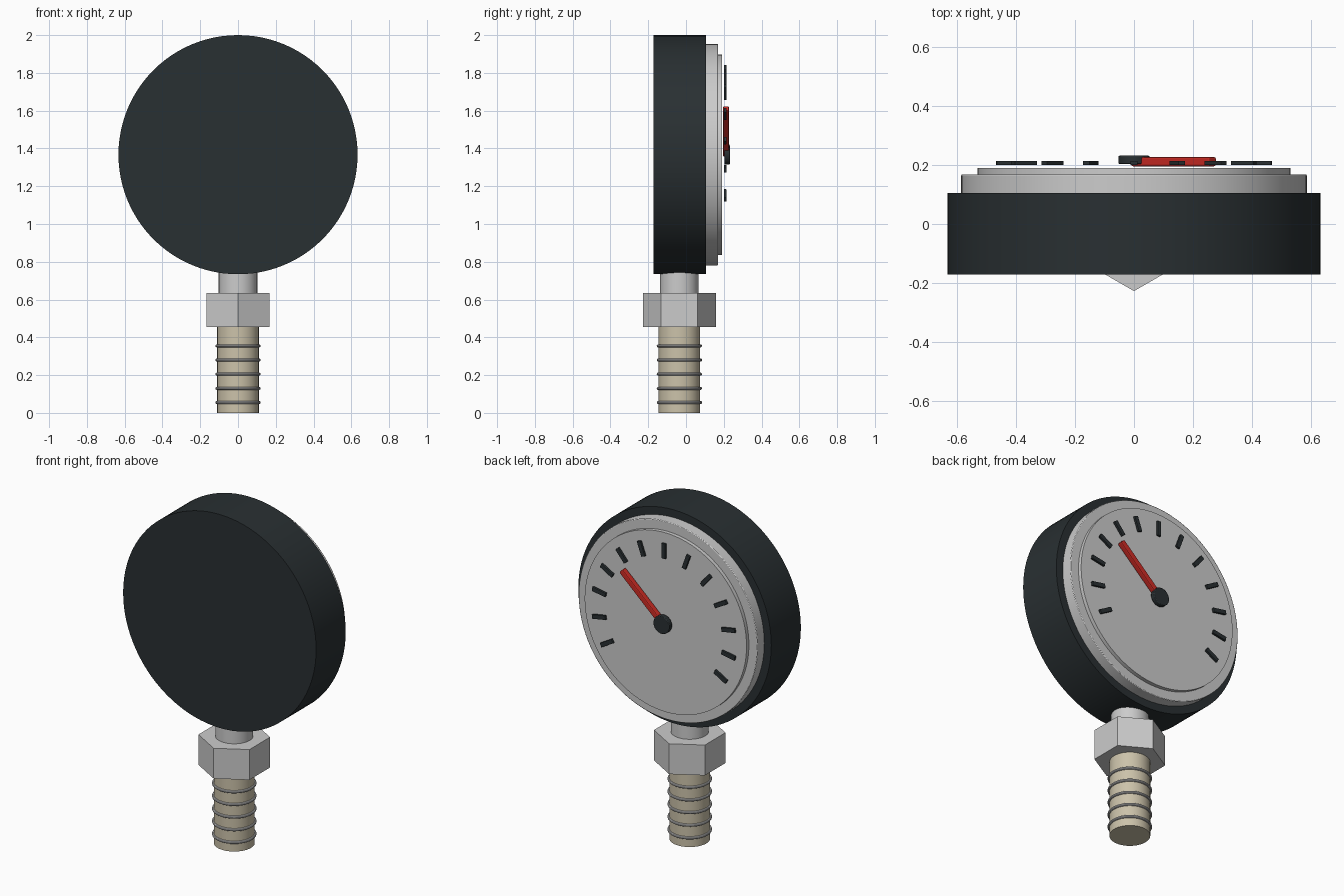
import bpy
from math import radians, pi, sin, cos

if "Cube" in bpy.data.objects:
    bpy.data.objects.remove(bpy.data.objects["Cube"])

CZ = 1.367      # dial centre height
SY = -0.035     # stem axis in y


def material(name, rgb):
    m = bpy.data.materials.new(name)
    m.diffuse_color = (*rgb, 1)
    m.use_nodes = True
    m.node_tree.nodes["Principled BSDF"].inputs["Base Color"].default_value = m.diffuse_color
    return m


black = material("black", (0.022, 0.029, 0.032))
red = material("red", (0.62, 0.025, 0.018))
brass = material("brass", (0.60, 0.54, 0.40))


def finish(name, mat=None, bevel=0.0):
    ob = bpy.context.object
    ob.name = name
    if mat:
        ob.data.materials.append(mat)
    if bevel:
        b = ob.modifiers.new("bevel", 'BEVEL')
        b.width, b.segments = bevel, 2
    return ob


def smooth():
    bpy.ops.object.shade_smooth_by_angle(angle=radians(35))


def disc(name, r, y0, y1, mat=None, bevel=0.0, sides=96):
    """Cylinder along y, centred on the dial axis."""
    bpy.ops.mesh.primitive_cylinder_add(vertices=sides, radius=r, depth=y1 - y0,
        location=(0, (y0 + y1) / 2, CZ), rotation=(pi / 2, 0, 0))
    smooth()
    return finish(name, mat, bevel)


def post(name, r, z0, z1, mat=None, sides=48, turn=0.0):
    """Upright cylinder on the stem axis."""
    bpy.ops.mesh.primitive_cylinder_add(vertices=sides, radius=r, depth=z1 - z0,
        location=(0, SY, (z0 + z1) / 2), rotation=(0, 0, turn))
    if sides > 12:
        smooth()
    return finish(name, mat)


def bar(name, angle, r0, r1, width, y0, y1, mat, bevel):
    """Radial bar on the dial face, from radius r0 to r1."""
    a, r = radians(angle), (r0 + r1) / 2
    bpy.ops.mesh.primitive_cube_add(size=1,
        location=(r * cos(a), (y0 + y1) / 2, CZ + r * sin(a)), rotation=(0, -a, 0))
    ob = bpy.context.object
    ob.scale = (r1 - r0, y1 - y0, width)
    bpy.ops.object.transform_apply(location=False, rotation=False, scale=True)
    return finish(name, mat, bevel)


# Gauge head: case, bezel and dial
disc("case", 0.633, -0.172, 0.105, black)
disc("bezel", 0.587, 0.08, 0.169, bevel=0.004)
disc("dial", 0.531, 0.15, 0.191)

# Scale ticks over 240 degrees, one every 20
for i in range(13):
    bar(f"tick_{i}", -30 + 20 * i, 0.386, 0.475, 0.025, 0.2, 0.214, black, 0.002)

# Needle and hub
bar("needle", 42.5, 0.0, 0.365, 0.033, 0.196, 0.228, red, 0.006)
disc("hub", 0.053, 0.204, 0.232, black, 0.004, 32)

# Stem: neck, hex nut, threaded pipe with ridges
post("neck", 0.102, 0.60, 0.80)
post("hex_nut", 0.193, 0.455, 0.635, sides=6)
post("threaded_pipe", 0.11, 0.0, 0.47, brass)
for i in range(5):
    bpy.ops.mesh.primitive_torus_add(major_segments=48, minor_segments=10,
        major_radius=0.112, minor_radius=0.008, location=(0, SY, 0.055 + 0.075 * i))
    smooth()
    finish(f"thread_ridge_{i}")
